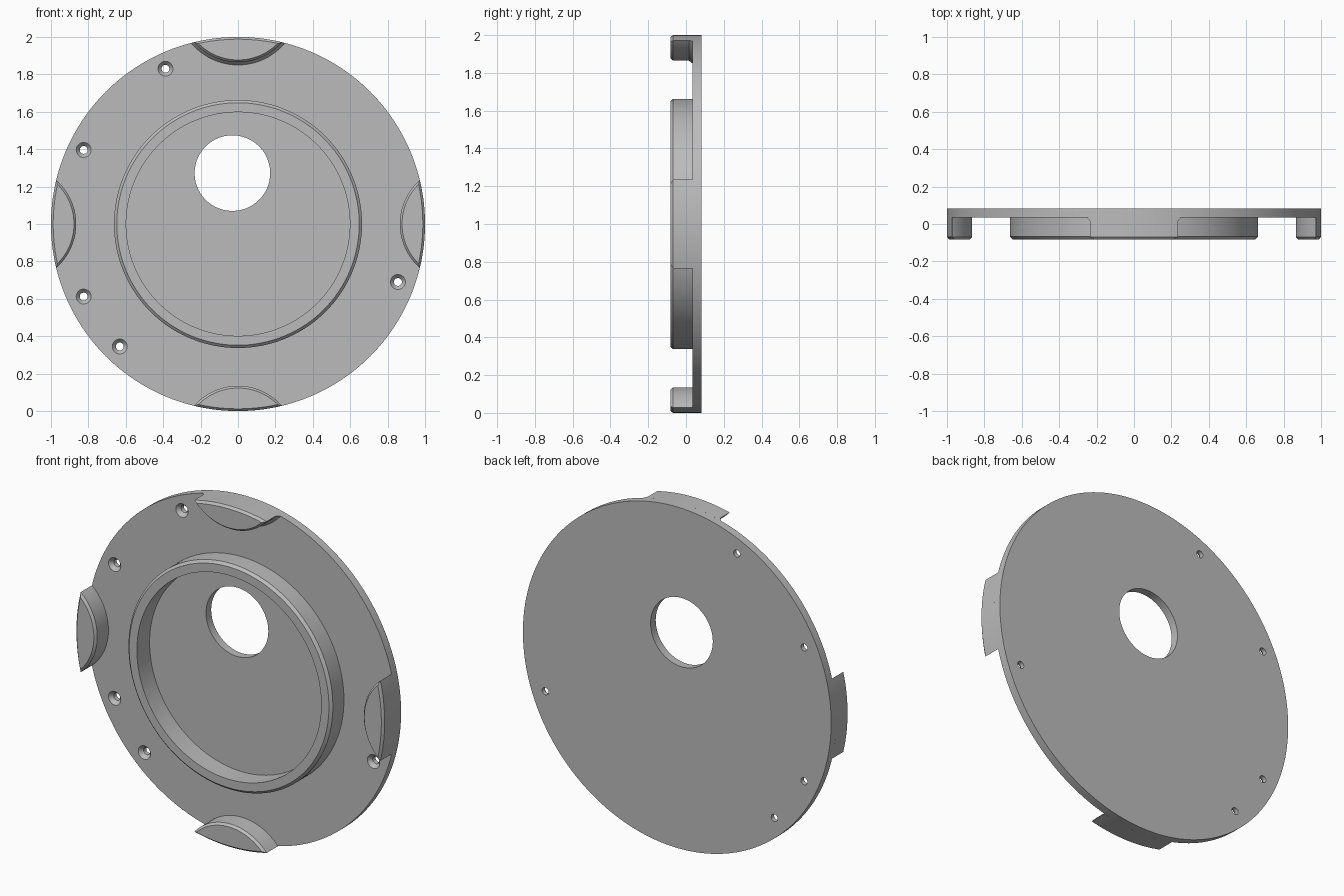
import bpy, bmesh, math
from mathutils import Matrix, Vector

cube = bpy.data.objects.get("Cube")
if cube:
    bpy.data.objects.remove(cube, do_unlink=True)

BACK, FACE, FRONT = 0.083, 0.035, -0.083   # depths along y
CENTRE = Vector((0, 0, 1))

grey = bpy.data.materials.new("plain grey")
GREY = (0.5, 0.5, 0.5, 1)
grey.diffuse_color = GREY
grey.use_nodes = True
grey.node_tree.nodes["Principled BSDF"].inputs["Base Color"].default_value = GREY


def finish(bm, name):
    bmesh.ops.recalc_face_normals(bm, faces=bm.faces)
    mesh = bpy.data.meshes.new(name)
    bm.to_mesh(mesh)
    bm.free()
    mesh.materials.append(grey)
    obj = bpy.data.objects.new(name, mesh)
    bpy.context.collection.objects.link(obj)
    return obj


def stack(bm, loops):
    """Skin a list of equal closed outlines and cap both ends."""
    rings = [[bm.verts.new(p) for p in loop] for loop in loops]
    n = len(rings[0])
    for a, b in zip(rings, rings[1:]):
        for i in range(n):
            j = (i + 1) % n
            bm.faces.new((a[i], a[j], b[j], b[i]))
    bm.faces.new(rings[0])
    bm.faces.new(rings[-1][::-1])


def circle(x, y, z, r, n):
    return [(x + r * math.cos(2 * math.pi * i / n), y,
             z + r * math.sin(2 * math.pi * i / n)) for i in range(n)]


# Round base plate
bm = bmesh.new()
stack(bm, [circle(0, BACK, 1, 1, 192), circle(0, FACE, 1, 1, 192)])
plate = finish(bm, "base_plate")

# Cutter: the large window and the countersunk screw holes
bm = bmesh.new()
stack(bm, [circle(-0.03, y, 1.272, 0.202, 96) for y in (0.15, -0.05)])
for x, z in ((-0.388, 1.83), (-0.825, 1.396), (-0.825, 0.612),
             (-0.632, 0.345), (0.855, 0.69)):
    stack(bm, [circle(x, y, z, r, 32) for y, r in
               ((0.15, 0.021), (0.057, 0.021), (FACE, 0.04), (0.0, 0.04))])
cutter = finish(bm, "hole_cutter")
cutter.hide_render = True

cut = plate.modifiers.new("holes", "BOOLEAN")
cut.operation = "DIFFERENCE"
cut.solver = "EXACT"
cut.object = cutter
bpy.context.view_layer.update()
graph = bpy.context.evaluated_depsgraph_get()
plate_mesh = bpy.data.meshes.new_from_object(plate.evaluated_get(graph))
plate.modifiers.clear()
plate.data = plate_mesh
bpy.data.objects.remove(cutter, do_unlink=True)

# Raised ring with a chamfered outer lip
bm = bmesh.new()
profile = ((0.598, FACE), (0.598, FRONT), (0.648, FRONT),
           (0.663, FRONT + 0.015), (0.663, FACE))
verts = [bm.verts.new((r, y, 0)) for r, y in profile]
edges = [bm.edges.new(pair) for pair in zip(verts, verts[1:])]
bmesh.ops.spin(bm, geom=verts + edges, cent=(0, 0, 0), axis=(0, 1, 0),
               angle=2 * math.pi, steps=160, use_merge=True)
bmesh.ops.remove_doubles(bm, verts=bm.verts, dist=1e-4)
bmesh.ops.translate(bm, verts=bm.verts, vec=CENTRE)
ring = finish(bm, "raised_ring")


def lens(y, outer, inner, offset=1.176, n=24):
    """Overlap outline of the plate circle and a small circle above it."""
    tip = (outer ** 2 - inner ** 2 + offset ** 2) / (2 * offset)
    half = math.sqrt(outer ** 2 - tip ** 2)
    a, b = math.atan2(half, tip), math.atan2(half, offset - tip)
    pts = []
    for i in range(n):
        t = a * (2 * i / n - 1)
        pts.append((outer * math.sin(t), y, outer * math.cos(t)))
    for i in range(n):
        t = b * (1 - 2 * i / n)
        pts.append((inner * math.sin(t), y, offset - inner * math.cos(t)))
    return pts


# Four rim tabs; the top one flares at its foot
tabs = []
for k, name in enumerate(("top_tab", "left_tab", "bottom_tab", "right_tab")):
    flare = 0.015 if k == 0 else 0
    bm = bmesh.new()
    stack(bm, [lens(FACE, 1, 0.311 + flare),
               lens(FACE - 0.02, 1, 0.311),
               lens(FRONT + 0.014, 1, 0.311),
               lens(FRONT, 0.988, 0.299)])
    turn = Matrix.Rotation(k * math.pi / 2, 4, "Y")
    bmesh.ops.transform(bm, matrix=Matrix.Translation(CENTRE) @ turn, verts=bm.verts)
    tabs.append(finish(bm, name))

# Smooth curved walls, crisp edges
bpy.ops.object.select_all(action="DESELECT")
for obj in [plate, ring] + tabs:
    obj.select_set(True)
bpy.context.view_layer.objects.active = plate
bpy.ops.object.shade_smooth_by_angle(angle=math.radians(25))
